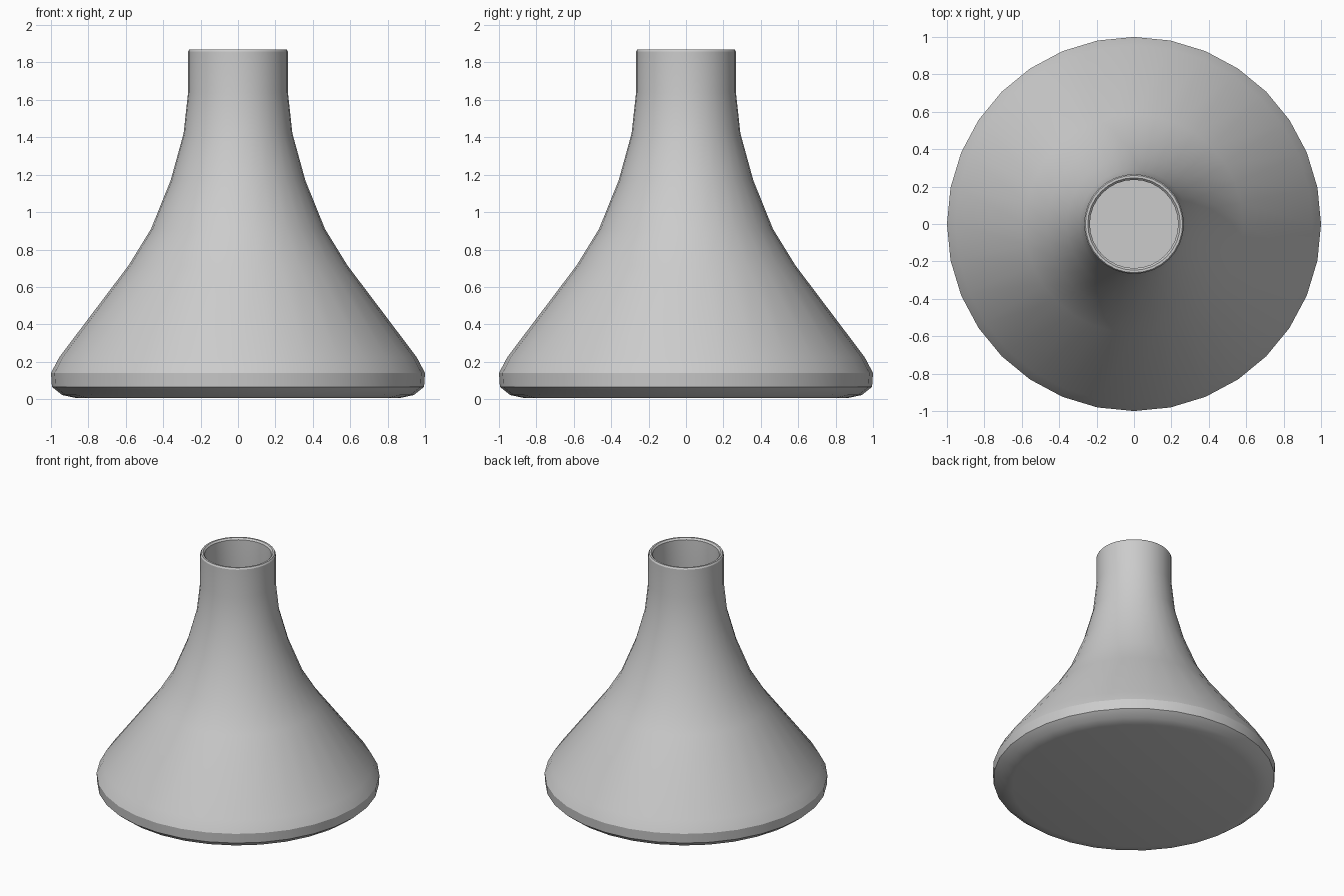
import bpy
import bmesh
import math

cube = bpy.data.objects.get("Cube")
if cube:
    bpy.data.objects.remove(cube, do_unlink=True)

SIDES = 32

grey = bpy.data.materials.new("plain_grey")
grey.use_nodes = True
colour = (0.6, 0.6, 0.6, 1)
grey.diffuse_color = colour
grey.node_tree.nodes["Principled BSDF"].inputs["Base Color"].default_value = colour

# Outer profile (radius, height) from the foot to the rim
outer = [(0.86, 0.005), (0.94, 0.022), (0.995, 0.066), (1.0, 0.14), (0.955, 0.225),
         (0.585, 0.715), (0.465, 0.91), (0.36, 1.17), (0.291, 1.42),
         (0.267, 1.64), (0.267, 1.858), (0.26, 1.87)]
# Inner wall follows the flare at a small thickness, down to a flat floor
lip = [(0.247, 1.87), (0.236, 1.858), (0.236, 1.64)]
inner = [(r - 0.035, z - 0.01) for r, z in reversed(outer[3:9])]
floor = [(0.9, 0.06)]


def lathe(name, profile):
    """Spin a profile about z and close both ends with flat discs."""
    bm = bmesh.new()
    rings = []
    for r, z in profile:
        rings.append([bm.verts.new((r * math.cos(a), r * math.sin(a), z))
                      for a in (math.tau * i / SIDES for i in range(SIDES))])
    for low, high in zip(rings, rings[1:]):
        for i in range(SIDES):
            j = (i + 1) % SIDES
            bm.faces.new((low[i], low[j], high[j], high[i]))
    bm.faces.new(rings[0][::-1])
    bm.faces.new(rings[-1])
    mesh = bpy.data.meshes.new(name)
    bm.to_mesh(mesh)
    bm.free()
    obj = bpy.data.objects.new(name, mesh)
    bpy.context.collection.objects.link(obj)
    mesh.materials.append(grey)
    return obj


vase = lathe("flared_vase", outer + lip + inner + floor)

# Smooth shading with crisp foot and rim edges
bpy.ops.object.select_all(action="DESELECT")
vase.select_set(True)
bpy.context.view_layer.objects.active = vase
bpy.ops.object.shade_smooth_by_angle(angle=math.radians(29))
